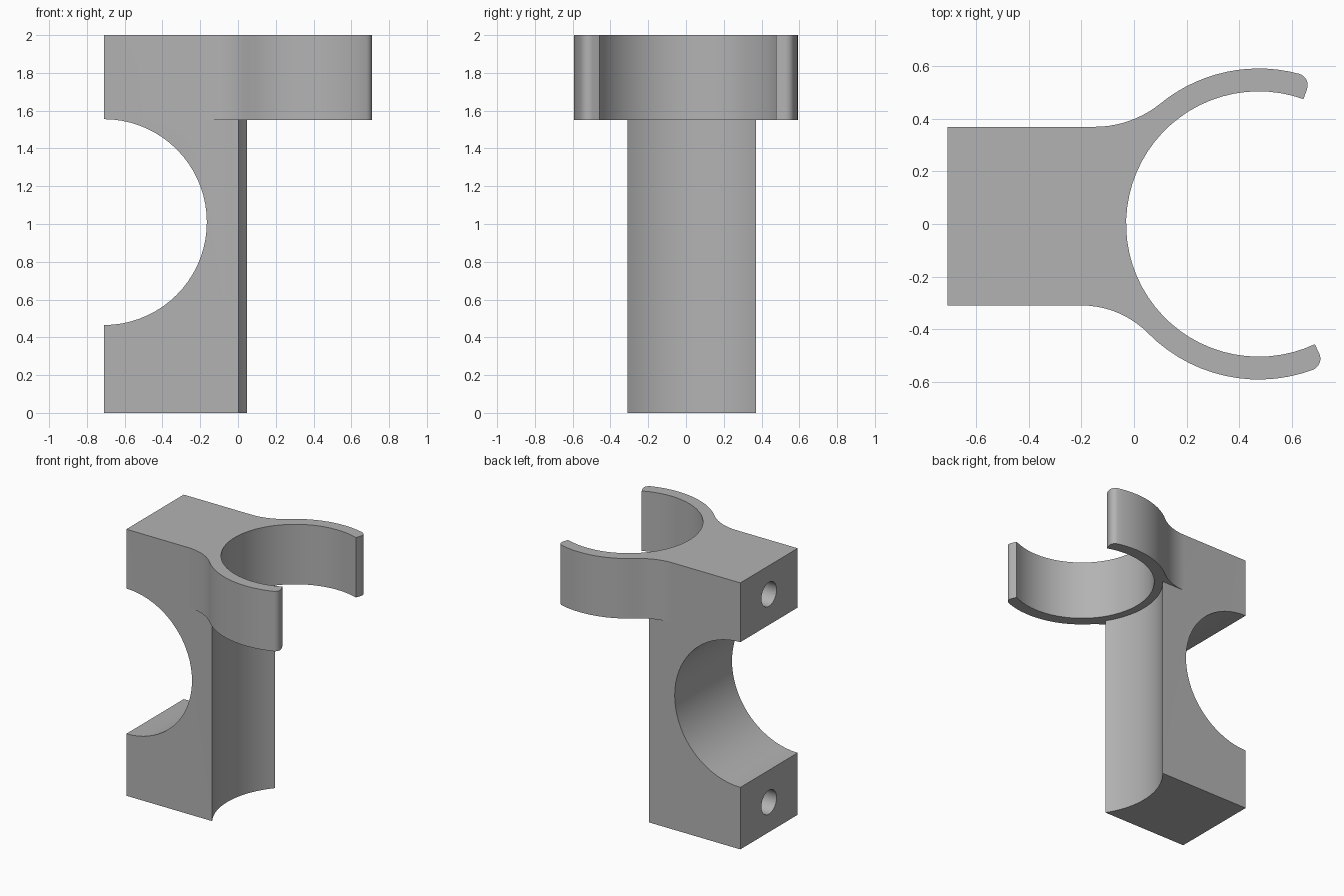
import bpy, bmesh
from math import sin, cos, pi, radians, sqrt, atan2, asin

if "Cube" in bpy.data.objects:
    bpy.data.objects.remove(bpy.data.objects["Cube"])

BACK_X, Y0, Y1 = -0.71, -0.31, 0.37          # block extents
CX, R_IN, R_OUT, R_POST = 0.475, 0.505, 0.592, 0.565
CLIP_Z, TOP_Z = 1.55, 2.0

grey = bpy.data.materials.new("plain grey")
grey.use_nodes = True
colour = (0.45, 0.45, 0.45, 1)
grey.diffuse_color = colour
grey.node_tree.nodes["Principled BSDF"].inputs["Base Color"].default_value = colour


def arc(cx, cy, r, a0, a1, n):
    return [(cx + r * cos(a0 + (a1 - a0) * i / n),
             cy + r * sin(a0 + (a1 - a0) * i / n)) for i in range(n + 1)]


def prism(name, points, z0, z1):
    """Extrude a flat outline upwards."""
    bm = bmesh.new()
    face = bm.faces.new([bm.verts.new((x, y, z0)) for x, y in points])
    up = bmesh.ops.extrude_face_region(bm, geom=[face])["geom"]
    verts = [v for v in up if isinstance(v, bmesh.types.BMVert)]
    bmesh.ops.translate(bm, vec=(0, 0, z1 - z0), verts=verts)
    bmesh.ops.recalc_face_normals(bm, faces=bm.faces)
    mesh = bpy.data.meshes.new(name)
    bm.to_mesh(mesh)
    bm.free()
    mesh.materials.append(grey)
    obj = bpy.data.objects.new(name, mesh)
    bpy.context.collection.objects.link(obj)
    return obj


def cylinder(name, r, depth, loc, rot, n):
    bpy.ops.mesh.primitive_cylinder_add(vertices=n, radius=r, depth=depth,
                                        location=loc, rotation=rot)
    obj = bpy.context.object
    obj.name = name
    obj.data.materials.append(grey)
    obj.hide_render = True
    return obj


def combine(obj, other, operation):
    mod = obj.modifiers.new(operation.title(), "BOOLEAN")
    mod.operation, mod.object, mod.solver = operation, other, "EXACT"
    bpy.context.view_layer.objects.active = obj
    bpy.ops.object.modifier_apply(modifier=mod.name)
    bpy.data.objects.remove(other)


def half_outline(side_y, fillet_x, tip_angle):
    """One arm, from the block's back corner to its rounded tip, for y > 0."""
    d = CX - fillet_x
    r = (d * d + side_y ** 2 - R_OUT ** 2) / (2 * (R_OUT - side_y))
    cy = side_y + r
    join = atan2(cy, -d)                       # where fillet meets the ring
    pts = [(BACK_X, side_y)]
    pts += arc(fillet_x, cy, r, -pi / 2, join - pi, 10)
    corner = 0.045
    back_off = asin(corner / (R_OUT - corner))
    tip = tip_angle + back_off
    pts += arc(CX, 0, R_OUT, join, tip, 14)[1:]
    rc = R_OUT - corner
    pts += arc(CX + rc * cos(tip), rc * sin(tip), corner,
               tip, tip_angle - pi / 2, 6)[1:]
    return pts


# Clip ring with its two arms blended into the block
a_back, a_front = radians(70.3), radians(65)
back = half_outline(Y1, -0.15, a_back)
front = [(x, -y) for x, y in half_outline(-Y0, -0.2, a_front)]
inner = arc(CX, 0, R_IN, 2 * pi - a_front, a_back, 44)
bracket = prism("clip_bracket", front + inner + back[::-1], CLIP_Z, TOP_Z)

# Post below the ring, hollowed along its front
post_arc = arc(CX, 0, R_POST, pi + asin(-Y0 / R_POST), pi - asin(Y1 / R_POST), 20)
post = prism("post", [(BACK_X, Y0)] + post_arc + [(BACK_X, Y1)], 0, CLIP_Z)
combine(bracket, post, "UNION")

# Half-round pipe saddle and two blind screw holes
combine(bracket, cylinder("saddle_cutter", 0.545, 2, (BACK_X, 0, 1.01),
                          (pi / 2, 0, 0), 72), "DIFFERENCE")
for z in (0.225, 1.785):
    combine(bracket, cylinder("hole_cutter", 0.09, 0.9, (BACK_X, 0.03, z),
                              (0, pi / 2, 0), 32), "DIFFERENCE")

bpy.ops.object.select_all(action="DESELECT")
bracket.select_set(True)
bpy.context.view_layer.objects.active = bracket
bpy.ops.object.shade_smooth_by_angle(angle=radians(30))
